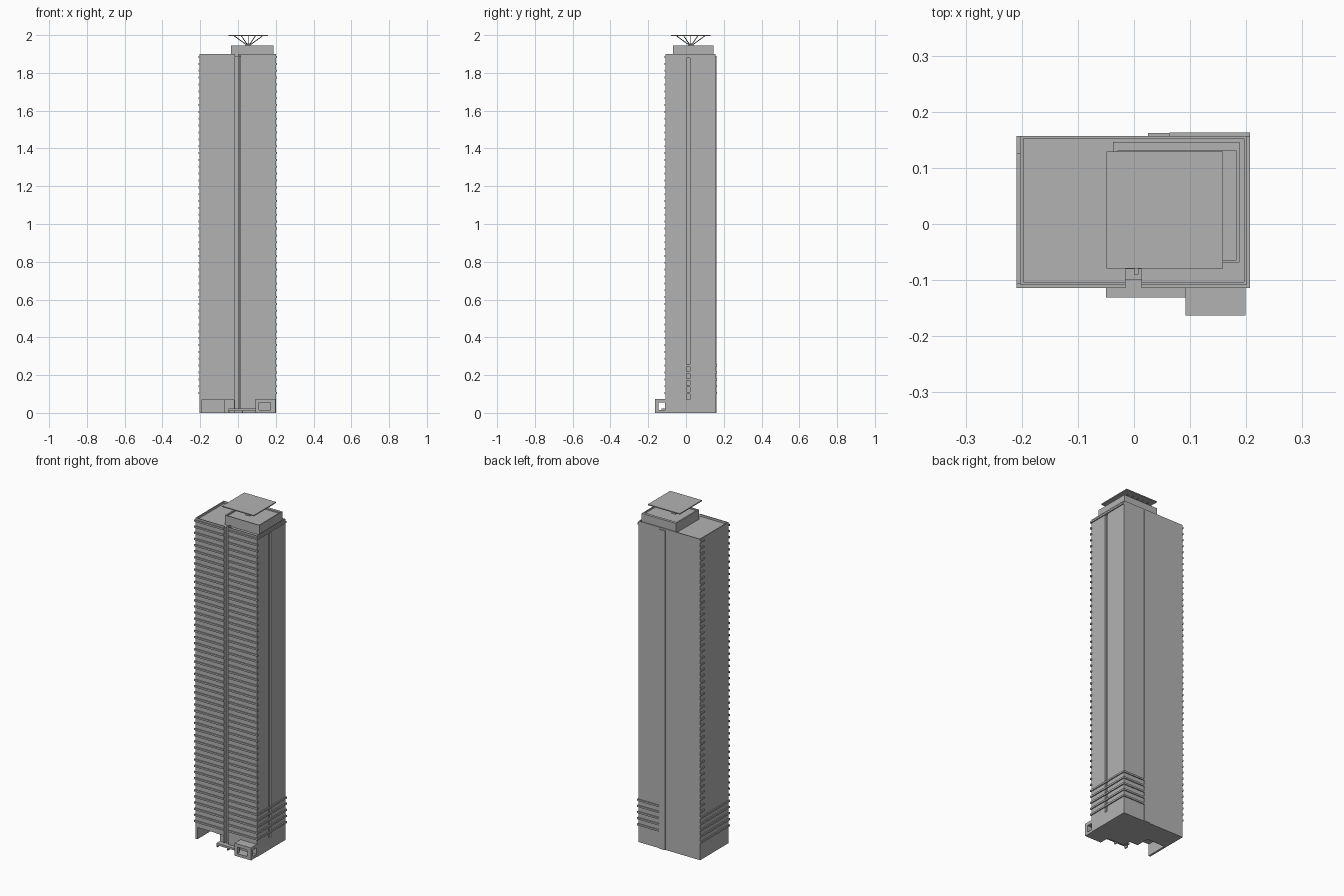
import bpy, bmesh, math
from mathutils import Vector

if "Cube" in bpy.data.objects:
    bpy.data.objects.remove(bpy.data.objects["Cube"])

grey = bpy.data.materials.new("concrete grey")
grey.diffuse_color = (0.45, 0.45, 0.45, 1)
grey.use_nodes = True
grey.node_tree.nodes["Principled BSDF"].inputs["Base Color"].default_value = grey.diffuse_color


def boxes(name, spans):
    """One object made of boxes given as (x0, x1, y0, y1, z0, z1)."""
    bm = bmesh.new()
    for x0, x1, y0, y1, z0, z1 in spans:
        vs = bmesh.ops.create_cube(bm, size=1)["verts"]
        for v in vs:
            v.co = Vector((x1 if v.co.x > 0 else x0,
                           y1 if v.co.y > 0 else y0,
                           z1 if v.co.z > 0 else z0))
    me = bpy.data.meshes.new(name)
    bm.to_mesh(me)
    bm.free()
    me.materials.append(grey)
    ob = bpy.data.objects.new(name, me)
    bpy.context.collection.objects.link(ob)
    return ob


def cut(target, name, span):
    cutter = boxes(name, [span])
    cutter.hide_render = True
    cutter.hide_set(True)
    cutter.display_type = 'WIRE'
    mod = target.modifiers.new(name, 'BOOLEAN')
    mod.operation = 'DIFFERENCE'
    mod.solver = 'EXACT'
    mod.object = cutter


# Tower shaft with recesses
L, R, F, B, H = -0.203, 0.201, -0.108, 0.157, 1.9
tower = boxes("tower", [(L, R, F, B, 0, H)])
cut(tower, "front_slot_cutter", (-0.015, 0.013, F - 0.1, -0.08, 0.02, H + 0.1))
cut(tower, "side_slot_cutter", (0.191, R + 0.1, 0.002, 0.022, 0.07, 1.88))
cut(tower, "undercroft_cutter", (-0.191, -0.075, F - 0.1, 0.02, -0.1, 0.07))
cut(tower, "passage_cutter", (-0.08, -0.02, F - 0.1, -0.06, -0.1, 0.068))
cut(tower, "roof_cutter", (L + 0.006, R - 0.005, F + 0.005, B - 0.005, 1.888, H + 0.1))

# Rib in the front slot and pilaster on the back
boxes("front_rib", [(0.0, 0.008, -0.09, -0.079, 0.02, H)])
boxes("back_pilaster", [(0.025, 0.063, B - 0.003, 0.162, 0, 1.89)])

# Floor ledges: front on every storey, with short returns at the back left
step, t, out = 0.0363, 0.01, 0.006
ledges, lower = [], []
for i in range(50):
    z = 0.1 + i * step
    s = (z, z + t)
    ledges += [(L - out, -0.015, F - out, F + 0.002, *s),
               (0.013, R + out, F - out, F + 0.002, *s),
               (L - out, L + 0.002, 0.125, B, *s)]
    # Ledges wrapping the lowest storeys on the remaining sides
    if i < 5:
        lower += [(R - 0.002, R + out, F, B + out, *s),
                  (0.063, R, B - 0.002, B + out, *s),
                  (L - out, L + 0.002, F, 0.125, *s)]
boxes("front_ledges", ledges)
boxes("lower_ledges", lower)
boxes("top_ledge", [(R - 0.002, R + out, F, B, 1.879, 1.889)])

# Low entrance slab and its kerb
boxes("entrance_canopy", [(-0.05, 0.092, -0.131, F + 0.01, 0.012, 0.024),
                          (-0.05, -0.044, -0.131, F, 0, 0.012),
                          (0.02, 0.026, -0.131, F, 0, 0.012)])

# Open entrance porch
px0, px1, py0, py1, ph = 0.092, 0.199, -0.163, F + 0.005, 0.074
porch = boxes("porch", [(px0, px1, py0, py1, 0, ph)])
cut(porch, "porch_front_cutter", (0.11, 0.172, -0.3, F - 0.004, 0.016, 0.055))
cut(porch, "porch_side_cutter", (0.0, 0.3, -0.145, F - 0.004, 0.016, 0.055))

# Rooftop plant room with parapet
hx0, hx1, hy0, hy1 = -0.037, 0.188, -0.069, 0.146
plant = boxes("plant_room", [(hx0, hx1, hy0, hy1, 1.885, 1.945)])
cut(plant, "plant_roof_cutter", (hx0 + 0.008, hx1 - 0.005, hy0 + 0.005, hy1 - 0.016, 1.937, 2.1))

# Rooftop plate on a fan of struts
cx, cy, half = 0.055, 0.025, 0.104
boxes("roof_plate", [(cx - half, cx + half, cy - half, cy + half, 1.994, 2.0)])
boxes("plate_post", [(cx - 0.014, cx + 0.014, cy - 0.014, cy + 0.014, 1.93, 1.955)])

bm = bmesh.new()
n = 5
ring = [(i, j) for i in range(n) for j in range(n) if i in (0, n - 1) or j in (0, n - 1)]
for i, j in ring:
    u, v = i / (n - 1) * 2 - 1, j / (n - 1) * 2 - 1
    a = Vector((cx + u * 0.012, cy + v * 0.012, 1.95))
    b = Vector((cx + u * 0.075, cy + v * 0.075, 1.996))
    d = b - a
    vs = bmesh.ops.create_cone(bm, segments=6, radius1=0.0022, radius2=0.0022,
                               depth=d.length, cap_ends=True)["verts"]
    rot = d.to_track_quat('Z', 'Y')
    for p in vs:
        p.co = rot @ p.co + (a + b) / 2
me = bpy.data.meshes.new("plate_struts")
bm.to_mesh(me)
bm.free()
me.materials.append(grey)
bpy.context.collection.objects.link(bpy.data.objects.new("plate_struts", me))
